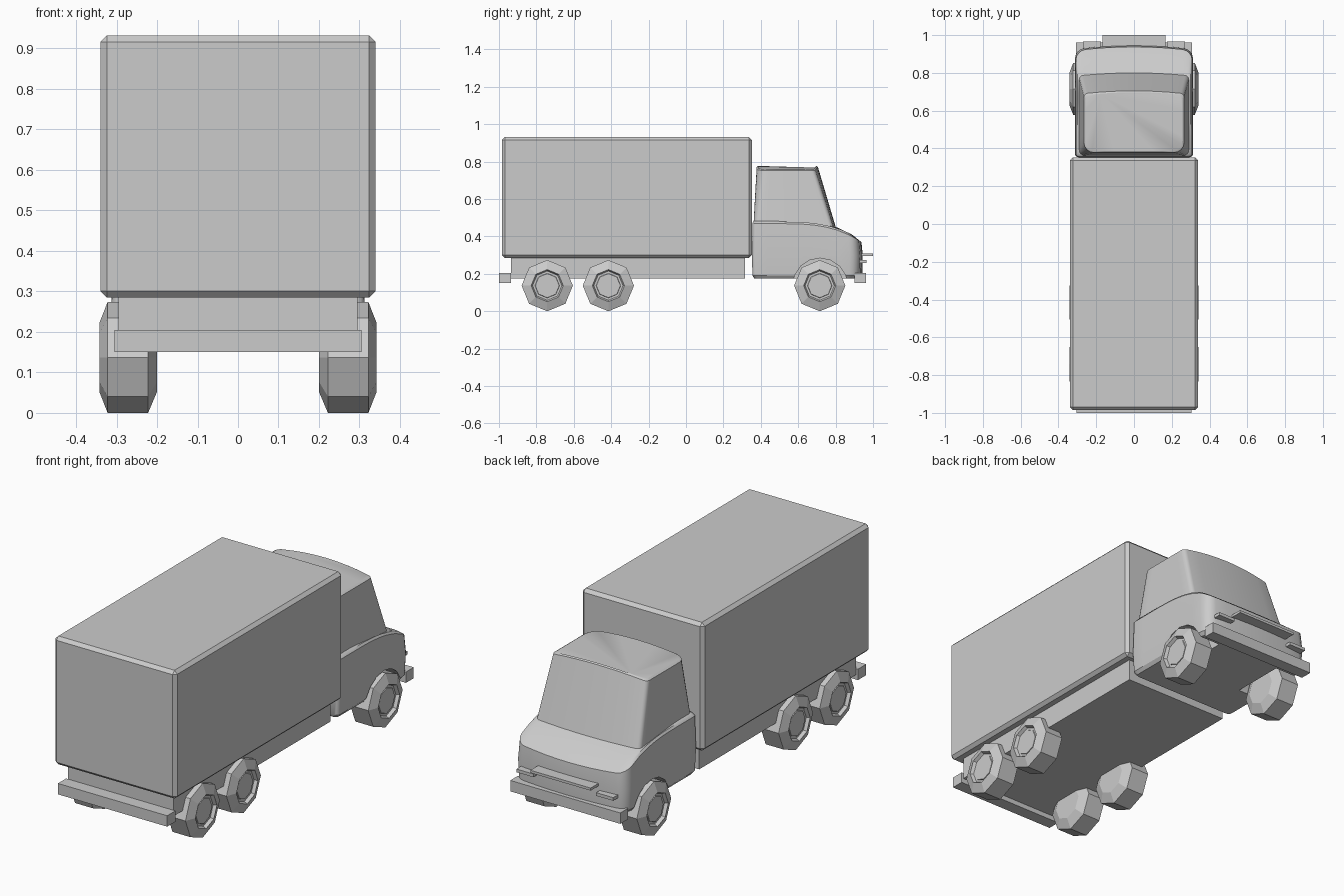
import bpy, bmesh
from math import sin, cos, pi, radians

if "Cube" in bpy.data.objects:
    bpy.data.objects.remove(bpy.data.objects["Cube"])


def add_mesh(name, bm, smooth=None):
    bmesh.ops.recalc_face_normals(bm, faces=bm.faces)
    me = bpy.data.meshes.new(name)
    bm.to_mesh(me)
    bm.free()
    ob = bpy.data.objects.new(name, me)
    bpy.context.collection.objects.link(ob)
    if smooth:
        smooth_obj(ob, smooth)
    return ob


def select(ob):
    bpy.ops.object.select_all(action='DESELECT')
    ob.select_set(True)
    bpy.context.view_layer.objects.active = ob


def smooth_obj(ob, angle):
    select(ob)
    bpy.ops.object.shade_smooth_by_angle(angle=radians(angle))


def box(name, x, y, z, bevel=0):
    """Box from (min, max) ranges, with optional chamfered edges."""
    bm = bmesh.new()
    bmesh.ops.create_cube(bm, size=1)
    for v in bm.verts:
        v.co = [r[0] + (c + 0.5) * (r[1] - r[0]) for c, r in zip(v.co, (x, y, z))]
    if bevel:
        bmesh.ops.bevel(bm, geom=bm.edges[:], offset=bevel, segments=1, affect='EDGES')
    return add_mesh(name, bm)


def loft(bm, rings):
    """Skin closed rings of equal length and cap both ends."""
    vs = [[bm.verts.new(p) for p in r] for r in rings]
    n = len(vs[0])
    for a, b in zip(vs, vs[1:]):
        for i in range(n):
            j = (i + 1) % n
            bm.faces.new((a[i], a[j], b[j], b[i]))
    bm.faces.new(vs[0])
    bm.faces.new(vs[-1])


def revolve(name, profile, y, z, sides):
    """Turn an (x, radius) profile around an x-parallel axis."""
    bm = bmesh.new()
    loft(bm, [[(x, y + r * cos(2 * pi * i / sides), z + r * sin(2 * pi * i / sides))
               for i in range(sides)] for x, r in profile])
    return add_mesh(name, bm)


def plan(w, y0, y1, rf, rb, bow, zf):
    """Rounded plan outline; the nose is bowed and the height follows y."""
    pts = []
    corners = [(w - rf, y1 - rf, 0, rf), (rf - w, y1 - rf, 1, rf),
               (rb - w, y0 + rb, 2, rb), (w - rb, y0 + rb, 3, rb)]
    for k, (cx, cy, q, r) in enumerate(corners):
        arc = [(cx + r * cos((q + t / 4) * pi / 2), cy + r * sin((q + t / 4) * pi / 2))
               for t in range(5)]
        nx, ny, nq, nr = corners[(k + 1) % 4]
        nxt = (nx + nr * cos(nq * pi / 2), ny + nr * sin(nq * pi / 2))
        last = arc[-1]
        arc += [(last[0] + (nxt[0] - last[0]) * t / 8, last[1] + (nxt[1] - last[1]) * t / 8)
                for t in range(1, 8)]
        pts += arc
    out = []
    for x, y in pts:
        f = max(0, (y - y0) / (y1 - y0) * 2 - 1)
        yy = y + bow * f * (1 - (x / w) ** 2)
        out.append((x, yy, zf(x, yy)))
    return out


# Cargo box, chassis and bumpers
box("cargo_box", (-0.34, 0.34), (-0.985, 0.352), (0.285, 0.932), 0.016)
box("chassis", (-0.295, 0.295), (-0.935, 0.316), (0.175, 0.29))
box("rear_bumper", (-0.305, 0.305), (-1.0, -0.935), (0.15, 0.205))
box("front_bumper", (-0.307, 0.307), (0.90, 0.962), (0.15, 0.205))


# Cab: floor, body, belt line, hood, cabin and roof rings
def flat(z):
    return lambda x, y: z


def belt(drop):
    return lambda x, y: 0.478 - drop - 0.1 * max(0, (y - 0.5) / 0.44) ** 3


bm = bmesh.new()
loft(bm, [
    plan(0.295, 0.365, 0.91, 0.05, 0.02, 0.02, flat(0.175)),
    plan(0.308, 0.355, 0.922, 0.05, 0.02, 0.02, flat(0.192)),
    plan(0.313, 0.353, 0.925, 0.05, 0.02, 0.02, flat(0.30)),
    plan(0.308, 0.355, 0.918, 0.05, 0.02, 0.02, belt(0.01)),
    plan(0.300, 0.358, 0.87, 0.04, 0.025, 0.02, belt(0)),
    plan(0.290, 0.362, 0.785, 0.02, 0.03, 0.015, lambda x, y: 0.482 - 0.03 * max(0, (y - 0.5) / 0.3)),
    plan(0.266, 0.378, 0.69, 0.02, 0.055, 0.015, lambda x, y: 0.772 - 0.02 * (x / 0.266) ** 2),
    plan(0.256, 0.386, 0.682, 0.02, 0.055, 0.015, lambda x, y: 0.777 - 0.02 * (x / 0.266) ** 2),
])
cab = add_mesh("cab", bm)

# Front wheel arches cut into the cab
for s in (-1, 1):
    cutter = revolve("arch_cutter", [(s * 0.18, 0.147), (s * 0.4, 0.147)], 0.717, 0.137, 16)
    cutter.hide_render = True
    mod = cab.modifiers.new("arch", 'BOOLEAN')
    mod.operation = 'DIFFERENCE'
    mod.solver = 'EXACT'
    mod.object = cutter
    select(cab)
    bpy.ops.object.modifier_apply(modifier=mod.name)
    bpy.data.objects.remove(cutter)
smooth_obj(cab, 30)

# Nose trim and lamps
box("grille_bar", (-0.168, 0.168), (0.925, 1.0), (0.295, 0.308))
for s, side in ((-1, "left"), (1, "right")):
    box(side + "_lamp", sorted((s * 0.175, s * 0.27)), (0.90, 0.966), (0.258, 0.274))

# Eight-sided wheels with recessed hubs
wheel = [(0.20, 0.085), (0.222, 0.137), (0.322, 0.137), (0.342, 0.086),
         (0.326, 0.078), (0.326, 0.066), (0.33, 0.064)]
for axle, y in (("rear", -0.742), ("middle", -0.415), ("front", 0.715)):
    for s, side in ((-1, "left"), (1, "right")):
        revolve(f"{axle}_{side}_wheel", [(s * x, r) for x, r in wheel], y, 0.137, 8)
